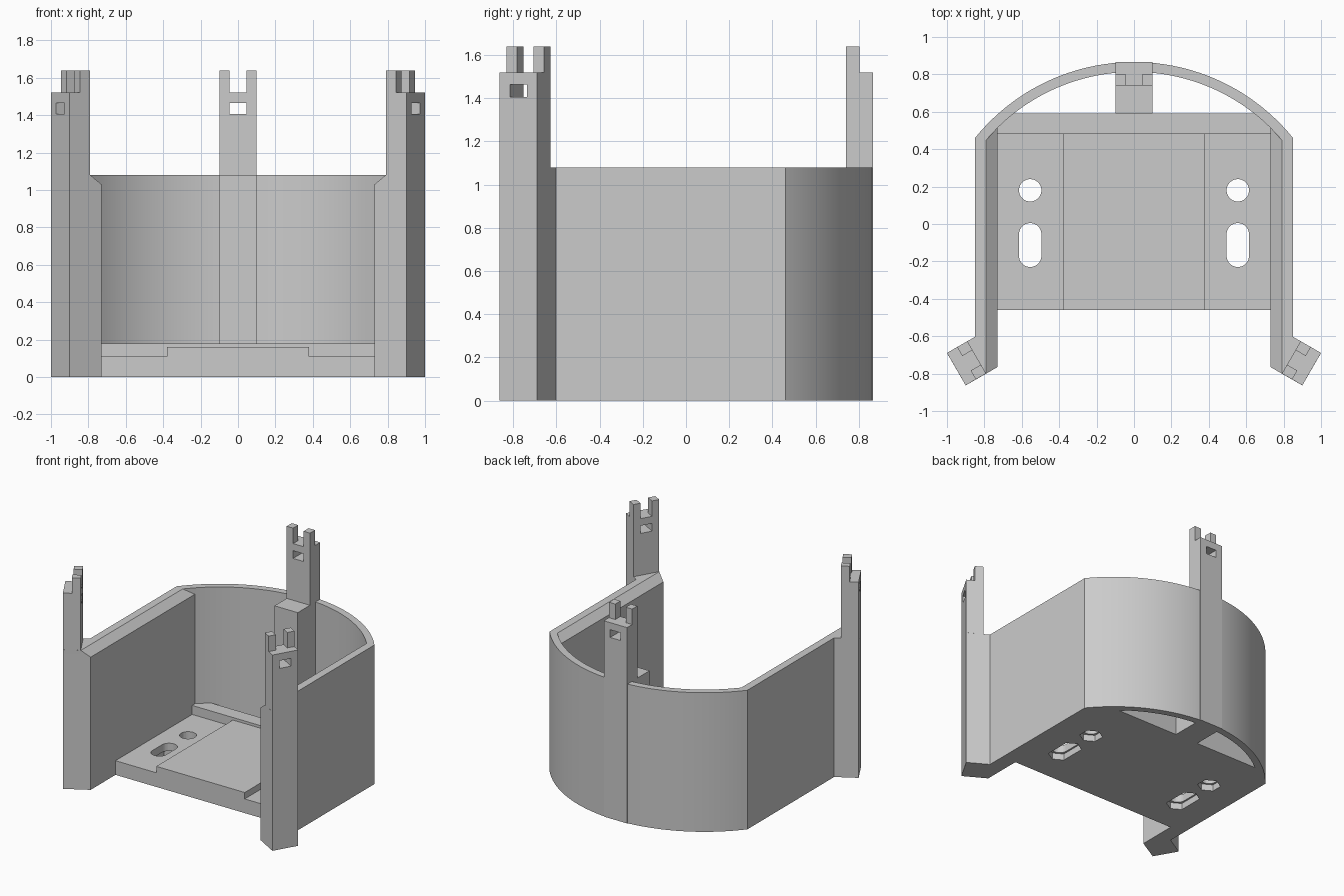
import bpy, bmesh, math
from mathutils import Matrix, Vector

cube = bpy.data.objects.get("Cube")
if cube:
    bpy.data.objects.remove(cube)

GREY = (0.6, 0.6, 0.6, 1)
mat = bpy.data.materials.new("plain grey")
mat.use_nodes = True
mat.diffuse_color = GREY
mat.node_tree.nodes["Principled BSDF"].inputs["Base Color"].default_value = GREY


def loft(name, rings):
    """Closed solid through rings of equal point count."""
    bm = bmesh.new()
    layers = [[bm.verts.new(p) for p in ring] for ring in rings]
    for a, b in zip(layers, layers[1:]):
        for i in range(len(a)):
            j = (i + 1) % len(a)
            bm.faces.new((a[i], a[j], b[j], b[i]))
    bm.faces.new(layers[0][::-1])
    bm.faces.new(layers[-1])
    bmesh.ops.remove_doubles(bm, verts=bm.verts, dist=1e-5)
    bmesh.ops.recalc_face_normals(bm, faces=bm.faces)
    mesh = bpy.data.meshes.new(name)
    bm.to_mesh(mesh)
    bm.free()
    mesh.materials.append(mat)
    obj = bpy.data.objects.new(name, mesh)
    bpy.context.collection.objects.link(obj)
    return obj


def prism(name, outline, z0, z1):
    return loft(name, [[(x, y, z) for x, y in outline] for z in (z0, z1)])


def box(name, x0, x1, y0, y1, z0, z1):
    return prism(name, [(x0, y0), (x1, y0), (x1, y1), (x0, y1)], z0, z1)


def cut(obj, cutters):
    for c in cutters:
        mod = obj.modifiers.new("cut", "BOOLEAN")
        mod.operation, mod.solver, mod.object = "DIFFERENCE", "EXACT", c
    bpy.context.view_layer.update()
    deps = bpy.context.evaluated_depsgraph_get()
    mesh = bpy.data.meshes.new_from_object(obj.evaluated_get(deps))
    obj.modifiers.clear()
    obj.data = mesh
    for c in cutters:
        bpy.data.objects.remove(c)


def arc(radius, x_end, steps=48):
    """Arc over the back, from +x_end to -x_end."""
    a = math.asin(x_end / radius)
    angles = [a - 2 * a * i / steps for i in range(steps + 1)]
    return [(radius * math.sin(t), ARC_Y + radius * math.cos(t)) for t in angles]


def mirrored(points):
    return [(-x, y) for x, y in reversed(points)]


# Curved wall with straight sides, flared front ends and chamfered inner rim
ARC_Y, R_OUT, R_IN, RIM = -0.227, 1.093, 1.04, 1.08
flare = [(0.90, -0.863), (1.0, -0.69), (0.85, -0.603)]
outer = flare + arc(R_OUT, 0.85) + mirrored(flare)


def wall_ring(z, x, y_front):
    y_back = ARC_Y + math.sqrt(R_IN ** 2 - x ** 2)
    side = [(x, y_front), (x, y_back)]
    inner = side + arc(R_IN, 0.73) + mirrored(side)
    return [(px, py, z) for px, py in outer + inner[::-1]]


wall = loft("curved_wall", [wall_ring(0, 0.73, -0.765), wall_ring(1.03, 0.73, -0.765),
                            wall_ring(RIM, 0.79, -0.80)])
bpy.context.view_layer.objects.active = wall
wall.select_set(True)
bpy.ops.object.shade_smooth_by_angle(angle=math.radians(20))
wall.select_set(False)


# Floor with raised centre panel, running front to back
half = [(0.73, 0), (0.73, 0.11), (0.38, 0.11), (0.38, 0.16)]
profile = half + mirrored(half)
floor = loft("floor", [[(x, y, z) for x, z in profile] for y in (-0.46, 0.48)])
ridge = [(0.73, 0.48), (0.73, 0.54), (0.68, 0.59)]
prism("floor_back_ridge", ridge + mirrored(ridge), 0, 0.18)


def slot(cx, y0, y1, r, n):
    """Circle or polygon stretched along y."""
    pts = []
    for k in range(n):
        t = (k + 0.5) * 2 * math.pi / n
        pts.append((cx + r * math.cos(t), (y1 if math.sin(t) > 0 else y0) + r * math.sin(t)))
    return pts


# Screw holes and slots with six-sided nut pockets underneath
cutters = []
for cx in (-0.555, 0.555):
    for y0, y1 in ((0.18, 0.18), (-0.17, -0.055)):
        cutters.append(prism("hole_cutter", slot(cx, y0, y1, 0.06, 32), -0.1, 0.3))
        cutters.append(prism("pocket_cutter", slot(cx, y0, y1, 0.084, 6), -0.1, 0.05))
cut(floor, cutters)


# Latch posts: local y = 0 is the outer face, the post runs inward along -y
def latch_post(name, place):
    body = box(name, -0.1, 0.1, -0.126, 0, RIM, 1.52)
    cut(body, [box("window_cutter", -0.045, 0.045, -0.3, 0.2, 1.405, 1.465)])
    parts = [body]
    for side, x0 in (("left", 0.045), ("right", -0.1)):
        parts.append(box(f"{name}_{side}_prong", x0, x0 + 0.055, -0.126, -0.063, 1.52, 1.64))
    for p in parts:
        p.data.transform(place)


def placement(x, y, turn):
    return Matrix.Translation(Vector((x, y, 0))) @ Matrix.Rotation(math.radians(turn), 4, "Z")


latch_post("back_post", placement(0, 0.866, 0))
latch_post("front_right_post", placement(-0.95, -0.776, 120))
latch_post("front_left_post", placement(0.95, -0.776, -120))
box("back_post_base", -0.1, 0.1, 0.59, 0.866, 0, RIM)
